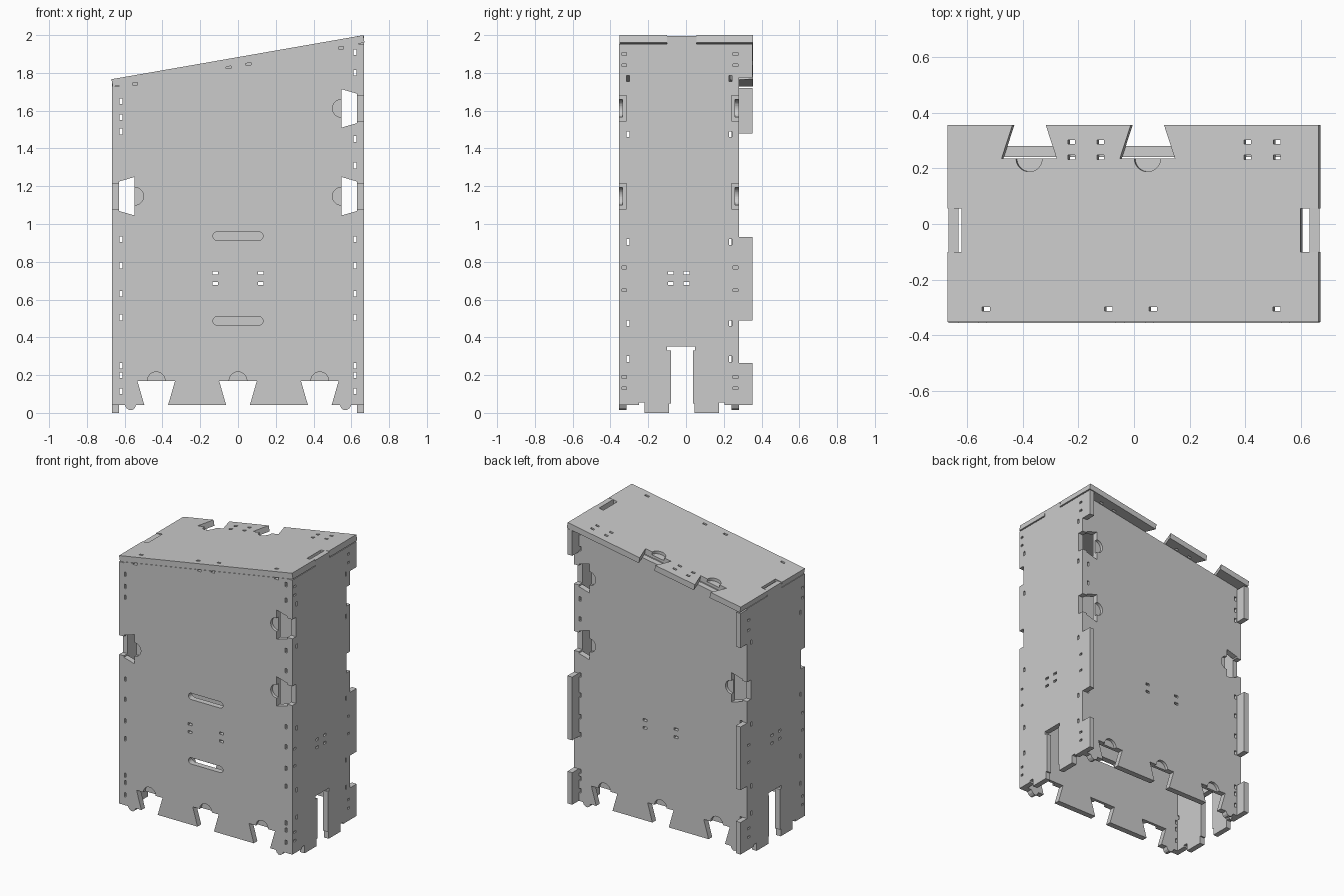
import bpy, bmesh, math

if "Cube" in bpy.data.objects:
    bpy.data.objects.remove(bpy.data.objects["Cube"])

T = 0.04                                   # sheet thickness
SLOPE = math.atan2(0.233, 1.333)           # roof pitch
TAN, SIN, COS = math.tan(SLOPE), math.sin(SLOPE), math.cos(SLOPE)


def under(x):
    return 1.727 + (x + 0.663) * TAN       # height of the roof underside


# Maps from panel plane (a, b) and depth t to space
def in_xz(a, b, t): return (a, t, b)
def in_yz(a, b, t): return (t, a, b)
def in_roof(a, b, t): return (a - t * SIN, b, under(a) + t * COS)


def make(name, prisms, to3d):
    """One mesh from a list of (outline, depth0, depth1) prisms."""
    bm = bmesh.new()
    for pts, t0, t1 in prisms:
        lo = [bm.verts.new(to3d(a, b, t0)) for a, b in pts]
        hi = [bm.verts.new(to3d(a, b, t1)) for a, b in pts]
        bm.faces.new(lo)
        bm.faces.new(hi[::-1])
        n = len(pts)
        for i in range(n):
            bm.faces.new((lo[i], hi[i], hi[(i + 1) % n], lo[(i + 1) % n]))
    bmesh.ops.recalc_face_normals(bm, faces=bm.faces)
    me = bpy.data.meshes.new(name)
    bm.to_mesh(me)
    bm.free()
    ob = bpy.data.objects.new(name, me)
    bpy.context.collection.objects.link(ob)
    return ob


def panel(name, outline, t0, t1, to3d, cuts):
    ob = make(name, [(outline, t0, t1)], to3d)
    cutter = make(name + "_cutter", cuts, to3d)
    mod = ob.modifiers.new("cuts", 'BOOLEAN')
    mod.operation, mod.solver, mod.object = 'DIFFERENCE', 'EXACT', cutter
    dg = bpy.context.evaluated_depsgraph_get()
    ob_mesh = bpy.data.meshes.new_from_object(ob.evaluated_get(dg))
    ob.modifiers.clear()
    ob.data = ob_mesh
    bpy.data.objects.remove(cutter)
    return ob


def rect(a, b, w, h):
    return [(a - w / 2, b - h / 2), (a + w / 2, b - h / 2), (a + w / 2, b + h / 2), (a - w / 2, b + h / 2)]


def disc(a, b, r=0.047, n=32):
    return [(a + r * math.cos((i + .5) * math.tau / n), b + r * math.sin((i + .5) * math.tau / n)) for i in range(n)]


def stadium(a, b, half, r, n=10):
    out = []
    for s in (1, -1):
        for i in range(n + 1):
            w = -math.pi / 2 + math.pi * i / n
            out.append((a + s * (half - r + r * math.cos(w)), b + s * r * math.sin(w)))
    return out


# Front and back walls: dovetail notches, rounded bumps, sloped top
RIGHT_NOTCH, LEFT_NOTCH, BASE_NOTCH = (1.147, 1.612), (1.147,), (-0.433, 0, 0.433)
bump = [(0.60, .042), (.59, .025), (.575, .015), (.56, .015), (.547, .025), (.54, .042)]
wall = [(-.63, .042)] + [(-x, z) for x, z in bump]
for c in BASE_NOTCH:
    wall += [(c - .063, .042), (c - .1, .17), (c + .1, .17), (c + .063, .042)]
wall += bump[::-1] + [(.63, .042)]
for z in RIGHT_NOTCH:
    wall += [(.63, z - .078), (.547, z - .102), (.547, z + .102), (.63, z + .078)]
wall += [(.63, under(.63)), (-.63, under(-.63))]
for z in LEFT_NOTCH:
    wall += [(-.63, z + .078), (-.547, z + .102), (-.547, z - .102), (-.63, z - .078)]

low = [0.115, 0.2, 0.25, 0.505, 0.63, 0.78, 0.92]
for name, y, outer in (("front_wall", -.355, -1), ("back_wall", .24, 1)):
    through = (y - .01, y + T + .01)
    holes = [rect(.62, z, .015, .03) for z in low + [1.31, 1.45, 1.8, 1.91]]
    holes += [rect(-.62, z, .015, .03) for z in low + [1.49, 1.565, 1.65]]
    holes += [rect(x, z, .03, .016) for x in (-.12, .12) for z in (.685, .74)]
    if outer < 0:
        holes += [stadium(0, z, .133, .022) for z in (.487, .936)]
        holes += [rect(x, under(x) - .004, .028, .016) for x in (-.545, -.05, .055, .545)]
    cuts = [(h, *through) for h in holes]
    # half-depth finger pockets beside each notch
    half = (y - .01, y + T / 2) if outer < 0 else (y + T / 2, y + T + .01)
    spots = [(c, .17) for c in BASE_NOTCH] + [(.547, z) for z in RIGHT_NOTCH] + [(-.547, z) for z in LEFT_NOTCH]
    cuts += [(disc(*s), *half) for s in spots]
    panel(name, wall, y, y + T, in_xz, cuts)

# Side walls: feet, centre slot, rear tabs, roof tenon
foot = [(-.355, .042), (-.25, .042), (-.25, .055), (-.22, .055), (-.22, 0), (-.09, 0), (-.09, .05),
        (-.08, .05), (-.08, .33), (-.1, .33), (-.1, .352), (.047, .352), (.047, .33), (.037, .33),
        (.037, .05), (.045, .05), (.045, 0), (.175, 0), (.175, .055), (.205, .055), (.205, .042)]
for name, x0, notches, tab, top, tenon, extra in (
        ("right_wall", .63, RIGHT_NOTCH, (1.775, 1.953), 1.953, 1.995, (1.9, 1.84)),
        ("left_wall", -.667, LEFT_NOTCH, (1.48, 1.72), 1.727, 1.765, (1.64, 1.57))):
    side = list(foot)
    for z0, z1 in ((.042, .265), (.49, .93)):
        side += [(.28, z0)] * (z0 > .1) + [(.352, z0), (.352, z1), (.28, z1)]
    for z in notches:
        side += [(.28, z - .067), (.24, z - .067), (.24, z + .067), (.28, z + .067)]
    side += [(.28, tab[0]), (.352, tab[0]), (.352, tab[1]), (.28, tab[1])]
    if top > tab[1]:
        side += [(.28, top)]
    side += [(.055, top), (.055, tenon), (-.1, tenon), (-.1, top), (-.355, top)]
    for z in notches[::-1]:
        side += [(-.355, z + .067), (-.315, z + .067), (-.315, z - .067), (-.355, z - .067)]
    side = [p for i, p in enumerate(side) if p != side[i - 1]]
    upright = [.285, .475, .905, 1.475] + ([1.77] if x0 > 0 else [])
    holes = [rect(y, z, .015, .03) for y in (-.307, .235) for z in upright]
    holes += [rect(y, z, .024, .014) for y in (-.328, .262) for z in (.13, .19, .65, .77) + extra]
    holes += [rect(y, z, .03, .016) for y in (-.08, .003) for z in (.685, .74)]
    panel(name, side, x0, x0 + .037, in_yz, [(h, x0 - .01, x0 + .05) for h in holes])

# Sloped roof: rear dovetails, end mortises
roof = [(-.663, -.352), (.67, -.352), (.67, -.1), (.605, -.1), (.605, .055), (.67, .055), (.67, .355)]
ROOF_NOTCH = (.055, -.37)
for c in ROOF_NOTCH:
    roof += [(c + .06, .355), (c + .099, .235), (c - .099, .235), (c - .06, .355)]
roof += [(-.663, .355), (-.663, .055), (-.612, .055), (-.612, -.1), (-.663, -.1)]
holes = [rect(x, -.305, .028, .015) for x in (-.525, -.085, .075, .52)]
holes += [rect(x, y, .025, .015) for x in (-.218, -.113, .415, .52) for y in (.24, .295)]
cuts = [(h, -.01, T + .01) for h in holes]
cuts += [(disc(c, .235), T / 2, T + .01) for c in ROOF_NOTCH]
panel("roof", roof, 0, T, in_roof, cuts)
